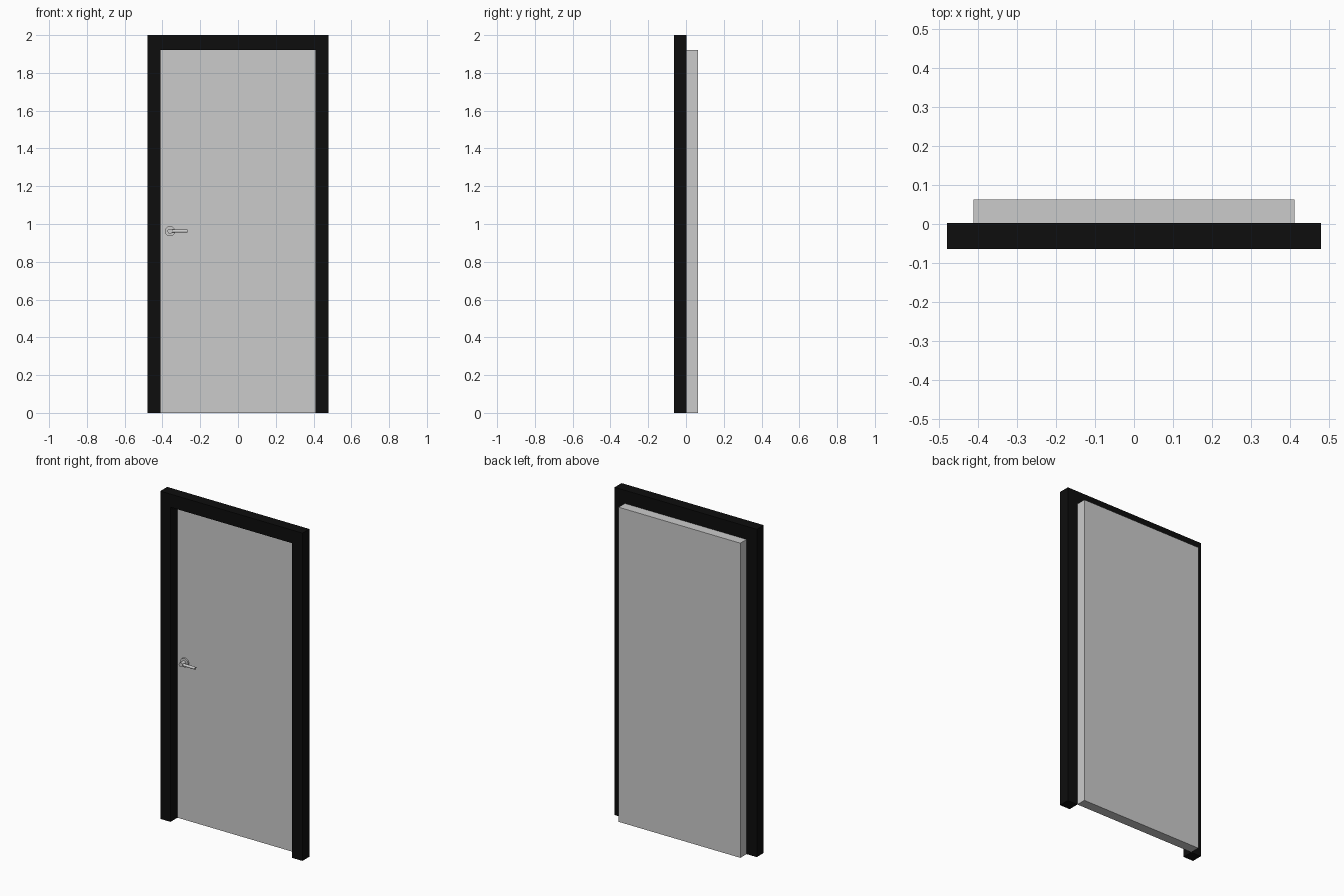
import bpy, bmesh
from math import pi
from mathutils import Matrix, Vector

if "Cube" in bpy.data.objects:
    bpy.data.objects.remove(bpy.data.objects["Cube"])

FRONT, MID, BACK = -0.064, 0.003, 0.063
HX, HZ = -0.36, 0.962


def new_object(name, bm):
    bmesh.ops.recalc_face_normals(bm, faces=bm.faces)
    mesh = bpy.data.meshes.new(name)
    bm.to_mesh(mesh)
    bm.free()
    ob = bpy.data.objects.new(name, mesh)
    bpy.context.collection.objects.link(ob)
    return ob


def prism(name, outline, y0, y1):
    """Extrude an x-z outline from y0 to y1."""
    bm = bmesh.new()
    face = bm.faces.new([bm.verts.new((x, y0, z)) for x, z in outline])
    ext = bmesh.ops.extrude_face_region(bm, geom=[face])
    verts = [v for v in ext["geom"] if isinstance(v, bmesh.types.BMVert)]
    bmesh.ops.translate(bm, verts=verts, vec=(0, y1 - y0, 0))
    return new_object(name, bm)


def rod(name, centre, radius, length, axis, tip=None):
    """Cylinder along the x or y axis, shaded smooth with sharp rims."""
    bm = bmesh.new()
    rot = Matrix.Rotation(pi / 2, 4, "Y" if axis == "x" else "X")
    bmesh.ops.create_cone(bm, cap_ends=True, segments=24, radius1=radius,
                          radius2=tip or radius, depth=length,
                          matrix=Matrix.Translation(Vector(centre)) @ rot)
    ob = new_object(name, bm)
    bpy.ops.object.select_all(action="DESELECT")
    ob.select_set(True)
    bpy.context.view_layer.objects.active = ob
    bpy.ops.object.shade_smooth_by_angle()
    return ob


# Black three-sided frame
half = [(0.48, 0), (0.48, 2), (-0.48, 2), (-0.48, 0)]
inner = [(-0.411, 0), (-0.411, 1.92), (0.411, 1.92), (0.411, 0)]
frame = prism("door_frame", half + inner, FRONT, MID)
black = bpy.data.materials.new("black")
black.diffuse_color = (0.004, 0.004, 0.004, 1)
black.use_nodes = True
black.node_tree.nodes["Principled BSDF"].inputs["Base Color"].default_value = black.diffuse_color
frame.data.materials.append(black)

# Door panel set behind the frame
prism("door_panel", [(-0.411, 0), (0.411, 0), (0.411, 1.92), (-0.411, 1.92)], MID, BACK)

# Lever handle: round plate, neck and lever
rod("handle_plate", (HX, MID - 0.004, HZ), 0.027, 0.01, "y")
rod("handle_neck", (HX, -0.018, HZ), 0.013, 0.042, "y")
rod("handle_lever", (HX + 0.047, -0.029, HZ), 0.008, 0.092, "x")
